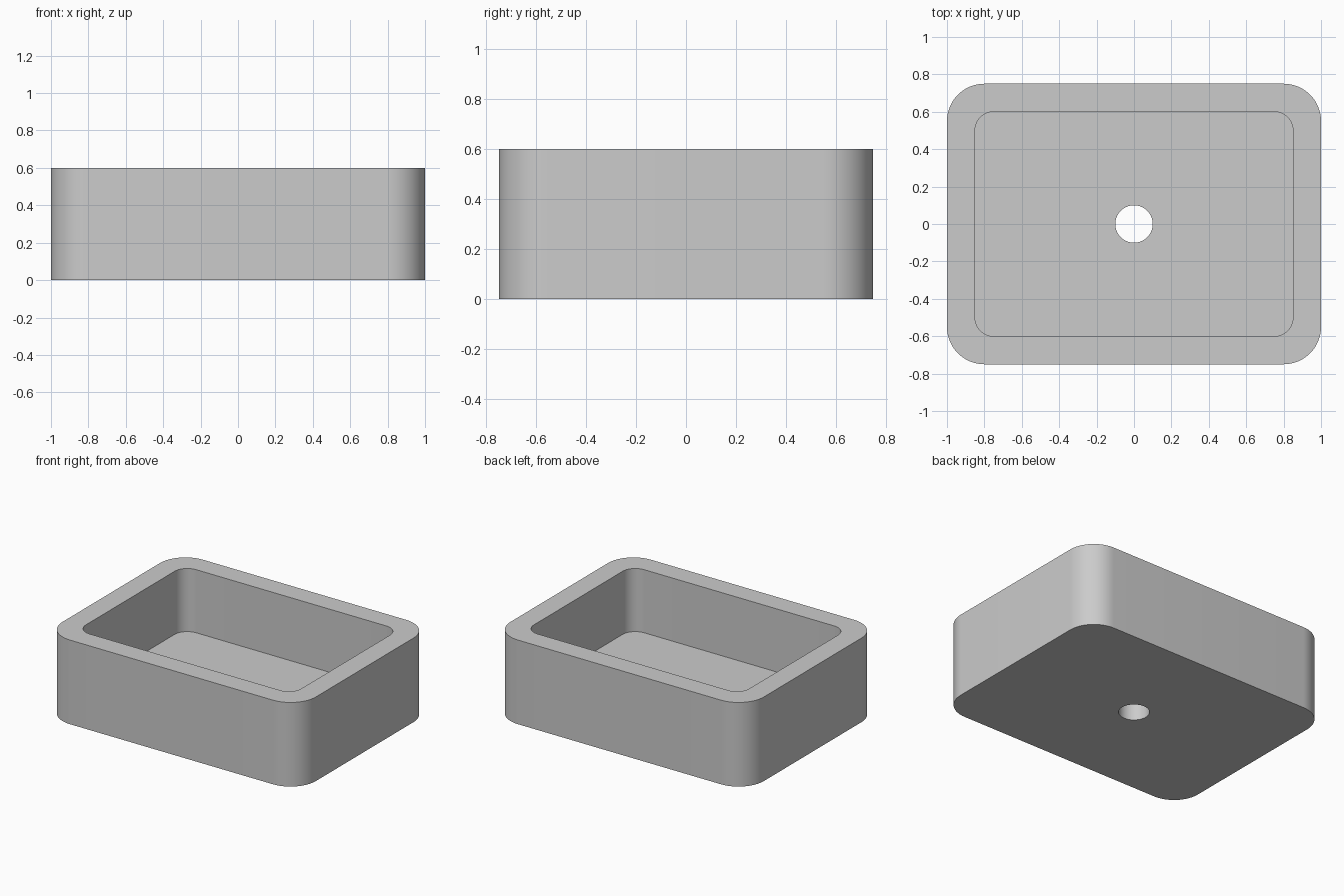
import bpy
import bmesh
import math

cube = bpy.data.objects.get("Cube")
if cube:
    bpy.data.objects.remove(cube, do_unlink=True)

SEGMENTS = 16  # steps per rounded corner

# Single grey finish
grey = bpy.data.materials.new("plain_grey")
grey.use_nodes = True
colour = (0.6, 0.6, 0.6, 1)
grey.diffuse_color = colour
grey.node_tree.nodes["Principled BSDF"].inputs["Base Color"].default_value = colour


def rounded_ring(bm, half_x, half_y, radius, z):
    """Ring of vertices along a rounded rectangle, a circle when all sizes match."""
    ring = []
    for corner, (sx, sy) in enumerate([(1, 1), (-1, 1), (-1, -1), (1, -1)]):
        for step in range(SEGMENTS + 1):
            a = (corner + step / SEGMENTS) * math.pi / 2
            ring.append(bm.verts.new((sx * (half_x - radius) + radius * math.cos(a),
                                      sy * (half_y - radius) + radius * math.sin(a), z)))
    return ring


# Basin: outer wall, rim, cavity, floor, drain hole and underside as one closed loft
height, floor, drain = 0.6, 0.15, 0.1
bm = bmesh.new()
rings = [rounded_ring(bm, *size) for size in (
    (1, 0.75, 0.2, 0),
    (1, 0.75, 0.2, height),
    (0.85, 0.6, 0.1, height),
    (0.85, 0.6, 0.1, floor),
    (drain, drain, drain, floor),
    (drain, drain, drain, 0),
)]
for i, lower in enumerate(rings):
    upper = rings[(i + 1) % len(rings)]
    for j in range(len(lower)):
        k = (j + 1) % len(lower)
        bm.faces.new((lower[j], lower[k], upper[k], upper[j]))
bmesh.ops.remove_doubles(bm, verts=bm.verts, dist=0.0001)
bmesh.ops.recalc_face_normals(bm, faces=bm.faces)

mesh = bpy.data.meshes.new("basin")
bm.to_mesh(mesh)
bm.free()
mesh.materials.append(grey)
basin = bpy.data.objects.new("basin", mesh)
bpy.context.collection.objects.link(basin)

# Smooth corners, crisp rim edges
bpy.ops.object.select_all(action="DESELECT")
basin.select_set(True)
bpy.context.view_layer.objects.active = basin
bpy.ops.object.shade_smooth_by_angle(angle=math.radians(30))
